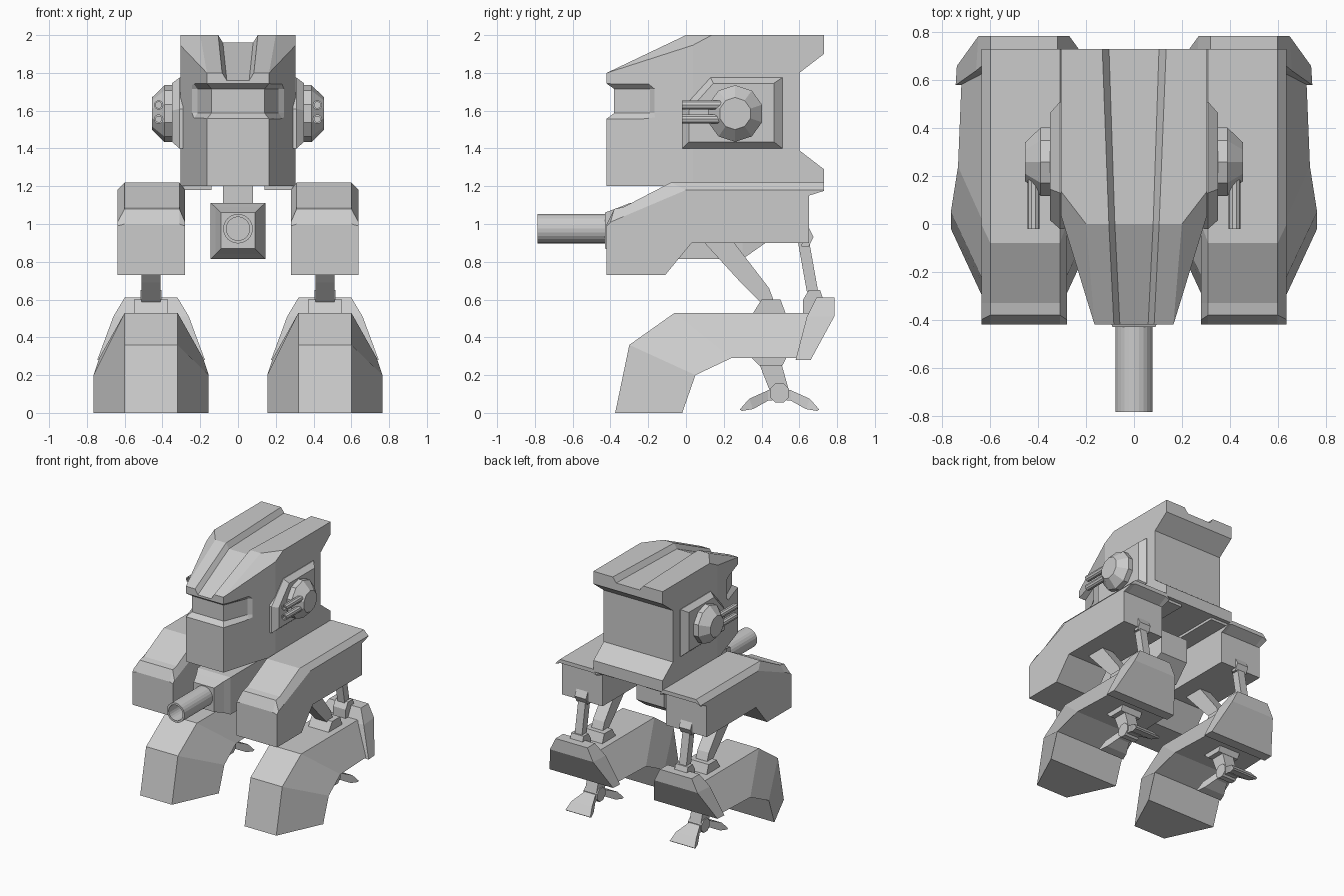
import bpy, bmesh, math
from mathutils import Vector

if "Cube" in bpy.data.objects:
    bpy.data.objects.remove(bpy.data.objects["Cube"])

grey = bpy.data.materials.new("plain_grey")
grey.diffuse_color = (0.6, 0.6, 0.6, 1)
grey.use_nodes = True
grey.node_tree.nodes["Principled BSDF"].inputs["Base Color"].default_value = grey.diffuse_color


def finish(name, bm):
    bmesh.ops.recalc_face_normals(bm, faces=bm.faces[:])
    me = bpy.data.meshes.new(name)
    bm.to_mesh(me)
    bm.free()
    me.materials.append(grey)
    ob = bpy.data.objects.new(name, me)
    bpy.context.collection.objects.link(ob)
    return ob


def loft_bm(rings):
    """Skin closed rings of equal length and cap both ends."""
    bm = bmesh.new()
    vs = [[bm.verts.new(p) for p in r] for r in rings]
    n = len(vs[0])
    for a, b in zip(vs, vs[1:]):
        for i in range(n):
            bm.faces.new((a[i], a[(i + 1) % n], b[(i + 1) % n], b[i]))
    bm.faces.new(vs[0])
    bm.faces.new(vs[-1])
    return bm


def loft(name, rings):
    return finish(name, loft_bm(rings))


def prism(name, x0, x1, profile):
    """Side profile (y, z) extruded from x0 to x1."""
    return loft(name, [[(x, y, z) for y, z in profile] for x in (x0, x1)])


def quads(name, cx, sections):
    """Loft of four-point sections: (y, z, half width) for two edges each."""
    return loft(name, [[(cx - wa, ya, za), (cx + wa, ya, za), (cx + wb, yb, zb), (cx - wb, yb, zb)]
                       for (ya, za, wa), (yb, zb, wb) in sections])


def box(name, x0, x1, y0, y1, z0, z1):
    return prism(name, x0, x1, [(y0, z0), (y1, z0), (y1, z1), (y0, z1)])


def circle(r, n, turn=0.0):
    return [(r * math.cos(turn + 2 * math.pi * i / n), r * math.sin(turn + 2 * math.pi * i / n))
            for i in range(n)]


def tube(name, x, z, y0, y1, r, bore, n):
    """Hollow barrel along y, open at y0."""
    stations = [(y1, r), (y0, r), (y0, bore), (y0 + 0.15, bore)]
    return loft(name, [[(x + a, y, z + b) for a, b in circle(q, n)] for y, q in stations])


def cut(target, cutter):
    cutter.hide_render = True
    m = target.modifiers.new("cut", 'BOOLEAN')
    m.operation, m.solver, m.object = 'DIFFERENCE', 'EXACT', cutter
    bpy.context.view_layer.objects.active = target
    bpy.ops.object.modifier_apply(modifier=m.name)
    bpy.data.objects.remove(cutter)


# cabin: side profile with front corners and roof corners sliced off
side = [(-0.42, 1.2), (-0.42, 1.8), (0, 2), (0.73, 2), (0.73, 1.9), (0.6, 1.8),
        (0.6, 1.39), (0.73, 1.29), (0.73, 1.2)]
bm = loft_bm([[(x, y, z) for y, z in side] for x in (-0.305, 0.305)])
bmesh.ops.recalc_face_normals(bm, faces=bm.faces[:])
for s in (-1, 1):
    for co, no in (((0.165, -0.42, 1.5), (0.44, -0.135, 0)),
                   ((0.2, 0.0, 2.0), (0.13, -0.1, 0.187))):
        bmesh.ops.bisect_plane(bm, geom=bm.verts[:] + bm.edges[:] + bm.faces[:], dist=1e-5,
                               plane_co=Vector((co[0] * s, co[1], co[2])),
                               plane_no=Vector((no[0] * s, no[1], no[2])), clear_outer=True)
        bmesh.ops.holes_fill(bm, edges=[e for e in bm.edges if e.is_boundary])
cabin = finish("cabin", bm)

# visor slot around the cabin front
slot = []
for z, inset in ((1.55, 0), (1.587, 1), (1.715, 1), (1.75, 0)):
    inner = ([(0.262, -0.15), (0.215, -0.19), (0.14, -0.38)] if inset
             else [(0.262, -0.148), (0.24, -0.2), (0.17, -0.43)])
    ring = [(0.5, -0.15)] + inner
    slot.append([(x, y, z) for x, y in ring] + [(-x, y, z) for x, y in reversed(ring)]
                + [(-0.5, -0.6, z), (0.5, -0.6, z)])
cut(cabin, loft("visor_cutter", slot))

# tapering channel along the roof
cut(cabin, loft("roof_cutter", [[(-f, y, z - 0.04), (f, y, z - 0.04),
                                 (2 * t - f, y, z + 0.04), (f - 2 * t, y, z + 0.04)]
                                for y, z, f, t in ((-0.6, 1.714, 0.05, 0.075), (0, 2, 0.08, 0.105),
                                                   (0.9, 2, 0.11, 0.14))]))

# chin cannon: housing, neck and hollow barrel
loft("cannon_housing", [[(-w, y, a), (w, y, a), (w, y, b), (-w, y, b)] for y, w, a, b in (
    (-0.43, 0.09, 0.87, 1.06), (-0.35, 0.12, 0.84, 1.09), (-0.30, 0.145, 0.815, 1.11),
    (0.30, 0.145, 0.815, 1.11), (0.45, 0.12, 0.92, 1.11))])
box("cannon_neck", -0.08, 0.08, -0.1, 0.3, 1.1, 1.21)
tube("cannon_barrel", 0, 0.975, -0.785, -0.4, 0.078, 0.062, 24)

# thigh armour profiles: full height in the middle, lowered at the edges
under = [(0.65, 1.15), (0.65, 0.9), (0.03, 0.9), (-0.11, 0.73), (-0.42, 0.73)]
high = [(-0.42, 1.0), (-0.38, 1.08), (-0.33, 1.09), (-0.08, 1.22), (0.73, 1.22), (0.73, 1.19)] + under
low = [(-0.42, 0.99), (-0.40, 1.01), (-0.33, 1.04), (0.0, 1.18), (0.73, 1.18), (0.73, 1.175)] + under

for s, tag in ((-1, "left"), (1, "right")):
    cx = 0.46 * s
    # hip plate and thigh armour
    box("hip_plate_" + tag, 0.14 * s, 0.30 * s, 0.0, 0.7, 1.18, 1.205)
    loft("thigh_armour_" + tag, [[(x * s, y, z) for y, z in p] for x, p in (
        (0.28, low), (0.31, high), (0.60, high), (0.638, low))])

    # front leg and foot shell, rear guard
    quads("leg_shell_" + tag, cx, [
        ((-0.375, 0, 0.14), (-0.02, 0, 0.305)), ((-0.30, 0.36, 0.14), (0.05, 0.2, 0.305)),
        ((-0.06, 0.53, 0.14), (0.24, 0.29, 0.275)), ((0.65, 0.53, 0.14), (0.61, 0.29, 0.26))])
    quads("heel_guard_" + tag, cx, [
        ((0.69, 0.61, 0.14), (0.785, 0.61, 0.14)), ((0.64, 0.51, 0.2), (0.785, 0.51, 0.19)),
        ((0.58, 0.28, 0.285), (0.66, 0.28, 0.28))])

    # struts between thigh and leg
    for name, w, prof in (
        ("main_strut", 0.05, [(0.08, 0.92), (0.24, 0.92), (0.44, 0.66), (0.47, 0.58), (0.40, 0.58), (0.29, 0.69)]),
        ("strut_socket", 0.09, [(0.35, 0.52), (0.40, 0.6), (0.50, 0.6), (0.53, 0.52)]),
        ("rear_strut", 0.032, [(0.59, 0.92), (0.65, 0.92), (0.70, 0.64), (0.64, 0.64)]),
        ("rear_bracket", 0.05, [(0.63, 0.98), (0.65, 0.98), (0.675, 0.93), (0.65, 0.88), (0.61, 0.88)]),
        ("rear_socket", 0.055, [(0.62, 0.52), (0.62, 0.6), (0.65, 0.65), (0.71, 0.65), (0.73, 0.59), (0.73, 0.52)]),
        ("lower_socket", 0.09, [(0.33, 0.31), (0.54, 0.31), (0.51, 0.25), (0.39, 0.25)]),
        ("lower_strut", 0.05, [(0.38, 0.28), (0.50, 0.28), (0.55, 0.10), (0.45, 0.10)]),
        ("claw_hub", 0.06, [(0.495 + a, 0.105 + b) for a, b in circle(0.055, 8, math.pi / 8)]),
    ):
        prism(name + "_" + tag, cx - w, cx + w, prof)

    # two splayed claw toes
    for d, end in ((-1, "front"), (1, "back")):
        quads(f"claw_{end}_{tag}", cx, [
            ((0.495, 0.125, 0.05), (0.495, 0.07, 0.05)),
            ((0.495 + 0.06 * d, 0.12, 0.05), (0.495 + 0.06 * d, 0.065, 0.05)),
            ((0.495 + 0.16 * d, 0.075, 0.09), (0.495 + 0.14 * d, 0.02, 0.09)),
            ((0.495 + 0.21 * d, 0.018, 0.11), (0.495 + 0.20 * d, 0.01, 0.11))])

    # side gun mount, faceted dome and twin barrels
    outer = [(-0.02, 1.4), (0.51, 1.4), (0.51, 1.775), (0.13, 1.775), (-0.02, 1.61)]
    inner = [(0.015, 1.435), (0.465, 1.435), (0.465, 1.745), (0.145, 1.745), (0.015, 1.6)]
    loft("gun_mount_" + tag, [[(x * s, y, z) for y, z in p] for x, p in (
        (0.29, outer), (0.31, outer), (0.35, inner))])
    loft("gun_dome_" + tag, [[(x * s, 0.26 + a, 1.585 + b) for a, b in circle(r, 10, math.pi / 10)]
                             for x, r in ((0.33, 0.15), (0.39, 0.15), (0.455, 0.085))])
    for z in (1.63, 1.555):
        tube(f"side_barrel_{tag}", 0.42 * s, z, -0.02, 0.22, 0.025, 0.016, 10)
